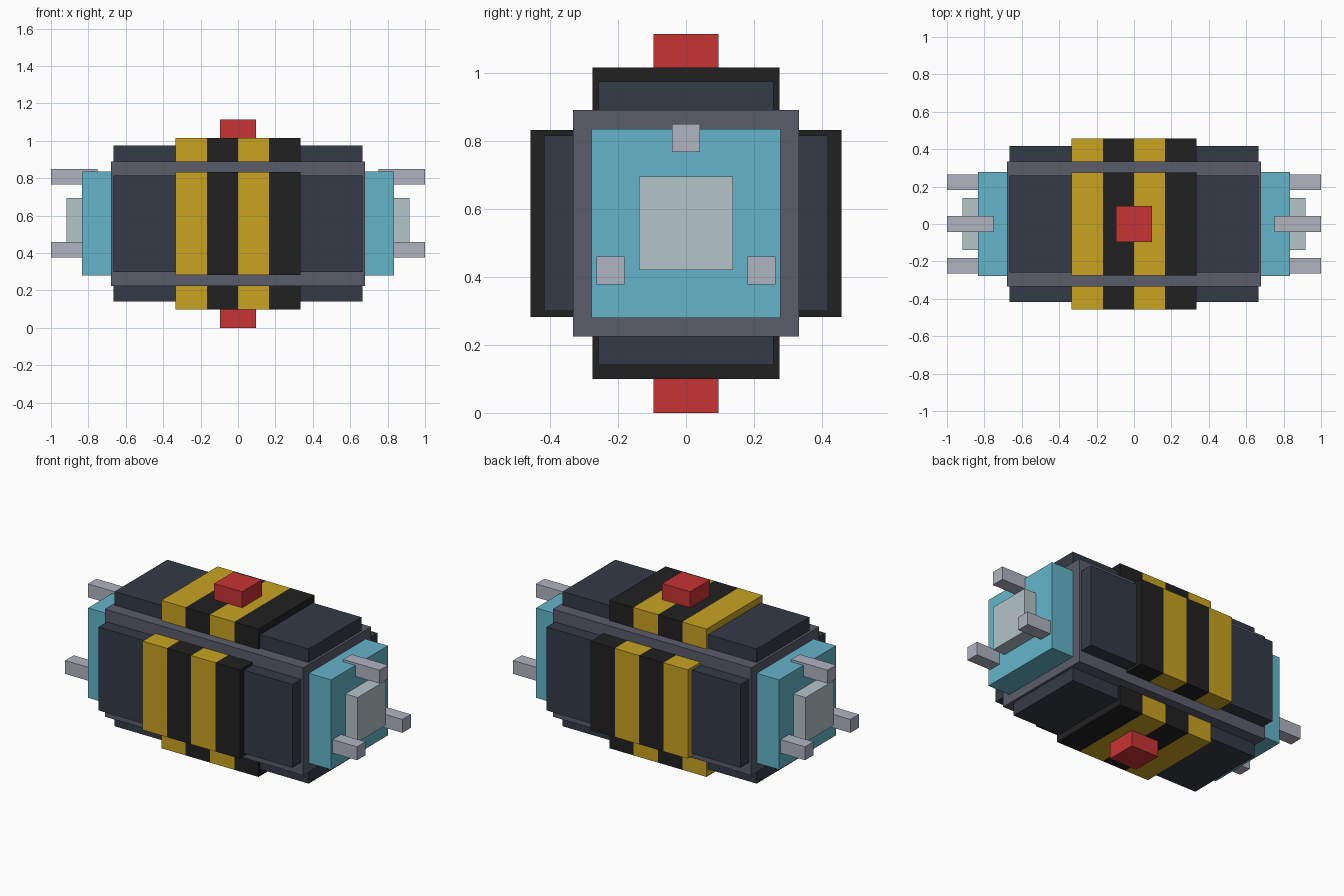
import bpy, bmesh, math
from mathutils import Matrix, Vector

if "Cube" in bpy.data.objects:
    bpy.data.objects.remove(bpy.data.objects["Cube"])

CZ = 0.5575  # height of the long axis


def material(name, r, g, b):
    def lin(c):
        c /= 255
        return c / 12.92 if c <= 0.04045 else ((c + 0.055) / 1.055) ** 2.4
    m = bpy.data.materials.new(name)
    m.diffuse_color = (lin(r), lin(g), lin(b), 1)
    m.use_nodes = True
    m.node_tree.nodes["Principled BSDF"].inputs["Base Color"].default_value = m.diffuse_color
    return m


SLATE = material("slate panel", 52, 58, 70)
FRAME = material("grey frame", 90, 93, 107)
YELLOW = material("hazard yellow", 200, 163, 33)
BLACK = material("hazard black", 33, 33, 33)
CYAN = material("cyan cap", 100, 181, 202)
PALE = material("pale plate", 180, 196, 200)
METAL = material("prong metal", 176, 179, 193)
RED = material("red button", 200, 51, 52)


def box(name, lo, hi, mats, turn=0, cuts=()):
    """Box about the long axis, turned around x; cuts are x positions of stripe edges."""
    lo, hi = Vector(lo), Vector(hi)
    bm = bmesh.new()
    bmesh.ops.create_cube(bm, size=1, matrix=Matrix.Translation((lo + hi) / 2)
                          @ Matrix.Diagonal((*(hi - lo), 1)))
    for x in cuts:
        bmesh.ops.bisect_plane(bm, geom=bm.verts[:] + bm.edges[:] + bm.faces[:],
                               plane_co=(x, 0, 0), plane_no=(1, 0, 0))
    # alternate the stripe colours along x
    if cuts:
        for f in bm.faces:
            x = f.calc_center_median().x
            f.material_index = sum(x > c for c in cuts) % 2
    bm.transform(Matrix.Translation((0, 0, CZ)) @ Matrix.Rotation(turn, 4, 'X'))
    me = bpy.data.meshes.new(name)
    bm.to_mesh(me)
    bm.free()
    for m in mats:
        me.materials.append(m)
    ob = bpy.data.objects.new(name, me)
    bpy.context.collection.objects.link(ob)
    return ob


# central frame
box("body_frame", (-0.68, -0.333, -0.333), (0.68, 0.333, 0.333), [FRAME])

# slate panel and striped band on each of the four long sides
for i, side in enumerate(("top", "front", "bottom", "back")):
    turn = i * math.pi / 2
    box(side + "_panel", (-0.665, -0.258, 0.32), (0.665, 0.258, 0.417), [SLATE], turn)
    box(side + "_hazard_band", (-0.333, -0.275, 0.32), (0.333, 0.275, 0.458),
        [YELLOW, BLACK], turn, cuts=(-0.167, 0, 0.167))

# red buttons above and below
for side, turn in (("top", 0), ("bottom", math.pi)):
    box(side + "_button", (-0.096, -0.096, 0.45), (0.096, 0.096, CZ), [RED], turn)


def end_box(name, x0, x1, y, z, hy, hz, mat):
    """Matching boxes on the right and left ends."""
    for side, s in (("right", 1), ("left", -1)):
        xs = sorted((s * x0, s * x1))
        box(f"{side}_{name}", (xs[0], y - hy, z - hz), (xs[1], y + hy, z + hz), [mat])


# end caps, plates and three prongs at each end
end_box("end_cap", 0.67, 0.833, 0, 0, 0.278, 0.278, CYAN)
end_box("end_plate", 0.82, 0.917, 0, 0, 0.138, 0.138, PALE)
for name, y, z in (("upper_prong", 0, 0.251), ("front_prong", -0.222, -0.139),
                   ("back_prong", 0.222, -0.139)):
    end_box(name, 0.75, 1.0, y, z, 0.0415, 0.0415, METAL)
